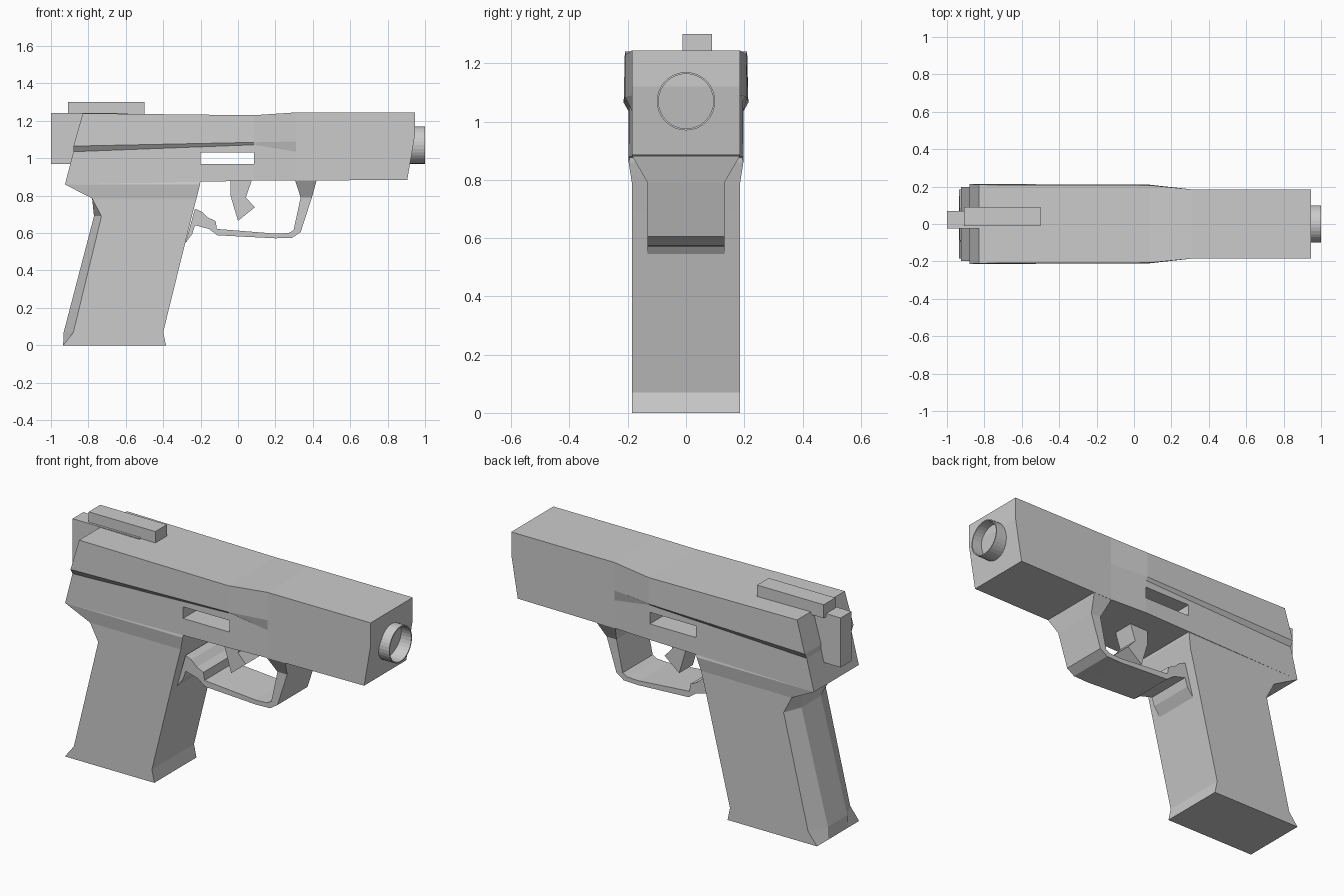
import bpy, bmesh, math

if "Cube" in bpy.data.objects:
    bpy.data.objects.remove(bpy.data.objects["Cube"])


def finish(name, bm):
    bmesh.ops.recalc_face_normals(bm, faces=bm.faces[:])
    me = bpy.data.meshes.new(name)
    bm.to_mesh(me)
    bm.free()
    ob = bpy.data.objects.new(name, me)
    bpy.context.collection.objects.link(ob)
    return ob


def loft(name, rings):
    """Skin left-right symmetric rings; caps are strips so they may bend."""
    bm = bmesh.new()
    vs = [[bm.verts.new(p) for p in r] for r in rings]
    n = len(rings[0])
    for a, b in zip(vs, vs[1:]):
        for i in range(n):
            j = (i + 1) % n
            bm.faces.new((a[i], a[j], b[j], b[i]))
    for r in (vs[0], vs[-1]):
        for i in range(n // 2 - 1):
            bm.faces.new((r[i], r[i + 1], r[n - 2 - i], r[n - 1 - i]))
    return finish(name, bm)


def mirrored(half):
    return half + [(x, -y, z) for x, y, z in reversed(half)]


def prism(name, pts, y0, y1):
    """Extrude an xz outline from y0 to y1."""
    bm = bmesh.new()
    f = bm.faces.new([bm.verts.new((x, y0, z)) for x, z in pts])
    ext = bmesh.ops.extrude_face_region(bm, geom=[f])["geom"]
    bmesh.ops.translate(bm, vec=(0, y1 - y0, 0),
                        verts=[g for g in ext if isinstance(g, bmesh.types.BMVert)])
    return finish(name, bm)


def box(name, x0, x1, y0, y1, z0, z1):
    return prism(name, [(x0, z0), (x1, z0), (x1, z1), (x0, z1)], y0, y1)


# Main body: stations along x, each from bottom to top with a side ledge
stations = [
    [(-.925, .197, .86), (-.88, .197, 1.035), (-.88, .214, 1.065), (-.83, .21, 1.24)],
    [(.085, .197, .88), (.085, .195, 1.072), (.085, .21, 1.085), (.085, .207, 1.23)],
    [(.31, .185, .88), (.31, .185, 1.035), (.31, .185, 1.09), (.31, .185, 1.245)],
    [(.905, .185, .885), (.925, .185, 1.0), (.945, .185, 1.12), (.945, .185, 1.245)],
]
body = loft("main_body", [mirrored(s) for s in stations])

# Side window through the body
cutter = box("window_cutter", -.2, .085, -.4, .4, .968, 1.032)
cutter.hide_render = True
cutter.hide_set(True)
cut = body.modifiers.new("window", "BOOLEAN")
cut.object = cutter
cut.operation = "DIFFERENCE"
cut.solver = "EXACT"

# Grip: z, front x, side rear x, ridge rear x, half width, ridge half width
grip = [
    (0, -.385, -.935, -.935, .185, .085),
    (.07, -.4, -.88, -.932, .185, .085),
    (.69, -.247, -.73, -.77, .185, .085),
    (.785, -.222, -.78, -.78, .185, .085),
    (.86, -.203, -.925, -.925, .197, .085),
    (.89, -.2, -.9, -.9, .19, .085),
]
loft("grip", [mirrored([(xf, w, z), (xs, w, z), (xr, r, z)])
              for z, xf, xs, xr, w, r in grip])

# Trigger guard loop and its flared front post
prism("trigger_guard", [
    (.395, .79), (.335, .605), (.29, .575), (.2, .572), (-.11, .588), (-.155, .622),
    (-.23, .642), (-.245, .595), (-.282, .545), (-.23, .73), (-.195, .715),
    (-.16, .683), (-.12, .665), (-.113, .622), (.2, .597), (.27, .6), (.297, .615),
    (.335, .79)], -.132, .132)
loft("guard_post", [mirrored([(.335, .132, .79), (.395, .132, .79)]),
                    mirrored([(.305, .185, .882), (.42, .185, .882)])])

# Trigger
prism("trigger", [(-.04, .9), (-.04, .8), (0, .665), (.09, .738), (.042, .79), (.08, .9)],
      -.06, .06)

# Rear plate and rear sight
box("rear_plate", -1, -.59, -.025, .07, .968, 1.243)
box("rear_sight", -.91, -.5, -.012, .09, 1.225, 1.3)

# Muzzle: open tube
bm = bmesh.new()
N = 32
loops = [[bm.verts.new((x, r * math.cos(k * math.tau / N), 1.07 + r * math.sin(k * math.tau / N)))
          for k in range(N)] for x, r in ((.9, .1), (1, .1), (1, .094), (.9, .094))]
for a, b in zip(loops, loops[1:] + loops[:1]):
    for k in range(N):
        j = (k + 1) % N
        bm.faces.new((a[k], a[j], b[j], b[k]))
finish("muzzle", bm)
